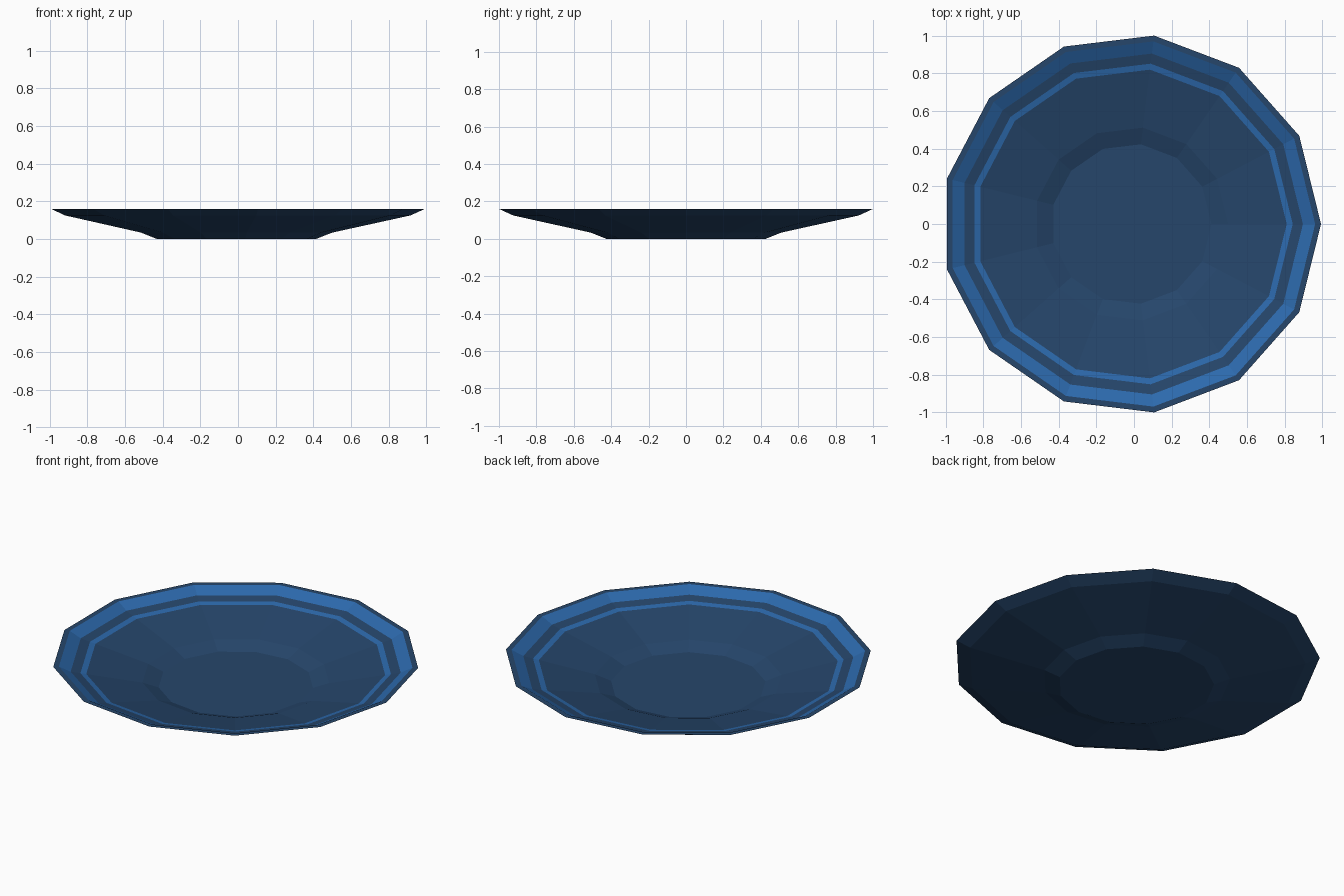
import bpy, bmesh, math

cube = bpy.data.objects.get("Cube")
if cube:
    bpy.data.objects.remove(cube, do_unlink=True)


def make_material(name, rgb):
    mat = bpy.data.materials.new(name)
    mat.use_nodes = True
    mat.diffuse_color = (*rgb, 1)
    mat.node_tree.nodes["Principled BSDF"].inputs["Base Color"].default_value = (*rgb, 1)
    return mat


SIDES = 13
NAVY, BLUE = 0, 1
RIM, HEIGHT = 1.007, 0.16
CENTRE_X = -RIM * (1 - math.cos(math.pi / SIDES)) / 2


def wall(radius):
    """Point on the straight inner wall of the plate."""
    return radius, 0.039 + (radius - 0.515) * 0.22


# Profile from the underside, over the lip, to the inner floor:
# (radius, height) and the colour of the band that leads to it
profile = [
    ((0.428, 0.0), NAVY),        # foot
    ((0.515, 0.034), NAVY),      # underside
    ((0.93, 0.125), NAVY),
    ((RIM, HEIGHT), NAVY),       # outer rim
    ((0.976, HEIGHT), NAVY),     # flat lip
    (wall(0.911), BLUE),         # wide stripe
    (wall(0.857), NAVY),
    (wall(0.825), BLUE),         # narrow stripe
    (wall(0.515), NAVY),         # inner wall
    ((0.426, 0.005), NAVY),      # inner well
]

# Plate: faceted rings bridged one after another, capped at both ends
bm = bmesh.new()
rings = []
for (radius, height), colour in profile:
    ring = []
    for i in range(SIDES):
        a = math.tau * i / SIDES
        ring.append(bm.verts.new((CENTRE_X + radius * math.cos(a), radius * math.sin(a), height)))
    if rings:
        last = rings[-1]
        for i in range(SIDES):
            j = (i + 1) % SIDES
            face = bm.faces.new((last[i], last[j], ring[j], ring[i]))
            face.material_index = colour
    rings.append(ring)
bm.faces.new(reversed(rings[0]))
bm.faces.new(rings[-1])
bmesh.ops.recalc_face_normals(bm, faces=bm.faces)

mesh = bpy.data.meshes.new("plate")
bm.to_mesh(mesh)
bm.free()
mesh.materials.append(make_material("navy glaze", (0.019, 0.061, 0.147)))
mesh.materials.append(make_material("bright blue stripe", (0.025, 0.141, 0.413)))
plate = bpy.data.objects.new("plate", mesh)
bpy.context.collection.objects.link(plate)
